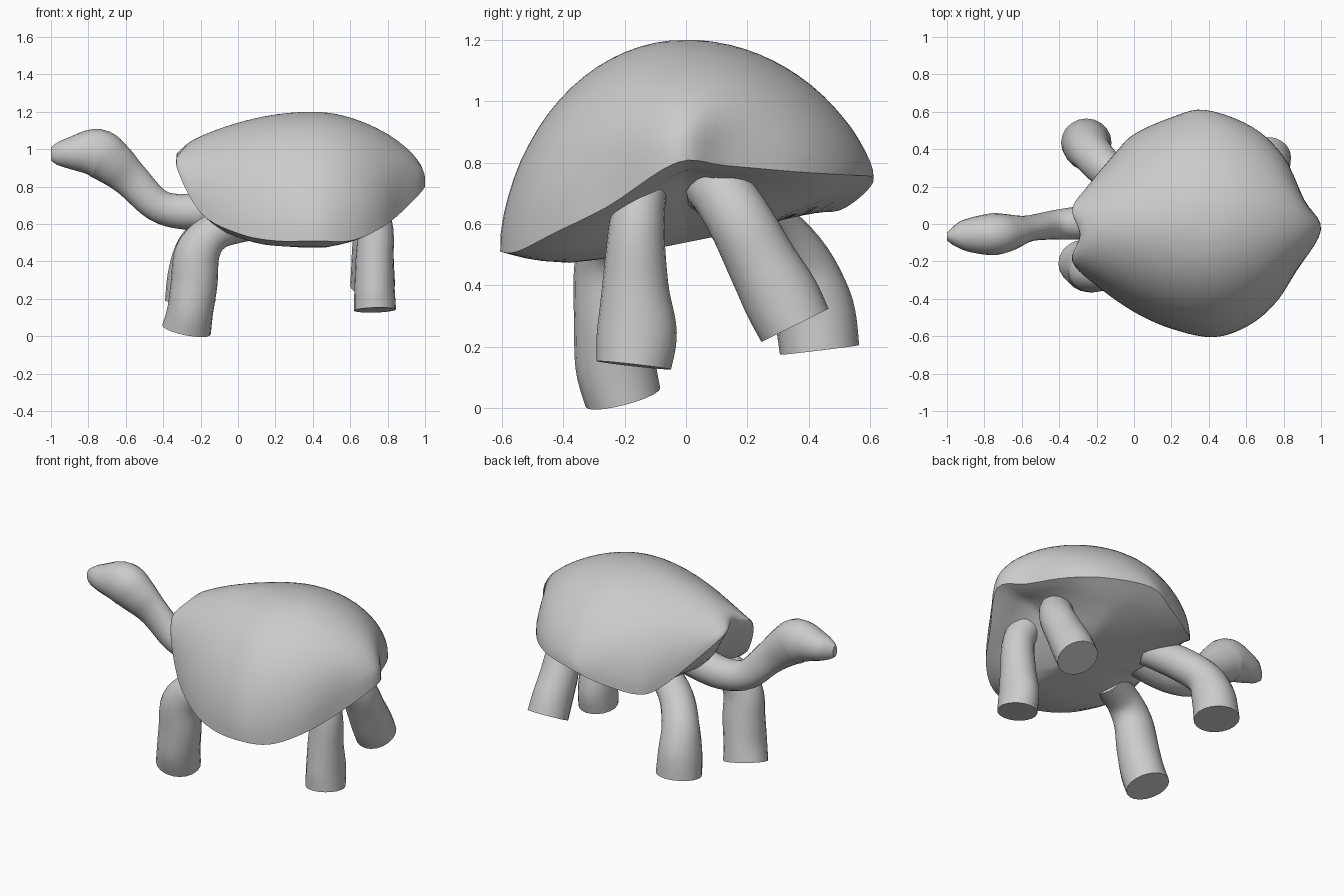
import bpy, bmesh, math
from mathutils import Vector

if "Cube" in bpy.data.objects:
    bpy.data.objects.remove(bpy.data.objects["Cube"])


def spline(pts, steps, closed=False):
    """Catmull-Rom interpolation of tuples of any length."""
    n = len(pts)
    get = (lambda i: pts[i % n]) if closed else (lambda i: pts[max(0, min(n - 1, i))])
    out = []
    for i in range(n if closed else n - 1):
        a, b, c, d = get(i - 1), get(i), get(i + 1), get(i + 2)
        for k in range(steps):
            t = k / steps
            out.append([0.5 * (2 * q + (r - p) * t + (2 * p - 5 * q + 4 * r - s) * t * t
                               + (3 * q - p - 3 * r + s) * t ** 3)
                        for p, q, r, s in zip(a, b, c, d)])
    if not closed:
        out.append(list(pts[-1]))
    return out


def blur(loop, times):
    """Smooth a closed loop of tuples."""
    for _ in range(times):
        n = len(loop)
        loop = [[(a + 2 * b + c) / 4 for a, b, c in zip(loop[i - 1], loop[i], loop[(i + 1) % n])]
                for i in range(n)]
    return loop


def loft(name, rings, angle=40):
    """Skin closed rings of equal size and cap both ends."""
    bm = bmesh.new()
    loops = [[bm.verts.new(p) for p in ring] for ring in rings]
    n = len(loops[0])
    for a, b in zip(loops, loops[1:]):
        for i in range(n):
            j = (i + 1) % n
            bm.faces.new((a[i], a[j], b[j], b[i]))
    bm.faces.new(loops[0])
    bm.faces.new(loops[-1])
    bmesh.ops.recalc_face_normals(bm, faces=bm.faces)
    me = bpy.data.meshes.new(name)
    bm.to_mesh(me)
    bm.free()
    ob = bpy.data.objects.new(name, me)
    bpy.context.collection.objects.link(ob)
    bpy.ops.object.select_all(action='DESELECT')
    ob.select_set(True)
    bpy.context.view_layer.objects.active = ob
    bpy.ops.object.shade_smooth_by_angle(angle=math.radians(angle))
    return ob


def limb(name, pts, ref, sides=20):
    """Tube along (x, y, z, radius along ref, other radius)."""
    path = spline(pts, 5)
    ref = Vector(ref)
    rings = []
    for i, p in enumerate(path):
        t = Vector(path[min(i + 1, len(path) - 1)][:3]) - Vector(path[max(i - 1, 0)][:3])
        t.normalize()
        u = (ref - t * ref.dot(t)).normalized()
        v = t.cross(u)
        rings.append([Vector(p[:3]) + u * p[3] * math.cos(a) + v * p[4] * math.sin(a)
                      for a in (2 * math.pi * k / sides for k in range(sides))])
    return loft(name, rings)


# Shell: leaning rim (x, y, z, dome fullness), raised to a dome, closed by a belly
rim = spline([
    (-.33, .08, .96, 1.35), (-.29, -.06, .98, 1.35), (-.33, -.2, .91, 1.15), (-.2, -.33, .66, 1),
    (0, -.47, .55, 1), (.2, -.56, .51, 1), (.42, -.605, .51, 1), (.6, -.55, .51, .98),
    (.75, -.43, .57, .9), (.87, -.25, .66, .8), (1.0, -.03, .8, .75), (.91, .13, .79, .75),
    (.8, .36, .77, .9), (.63, .52, .76, 1.1), (.38, .61, .75, 1.15), (.2, .57, .69, 1.1),
    (0, .48, .64, 1), (-.1, .38, .68, 1), (-.25, .2, .85, 1.15)], 5, closed=True)
cx, cy, top = .4, 0, 1.2
rings = []
for k in range(1, 19):
    t = math.pi / 2 * k / 18
    s = math.sin(t)
    soft = blur(rim, int(160 * (1 - s ** 1.5)))     # rim corners fade out towards the top
    gain = 1 + .15 * (1 - s ** 1.5)
    rings.append([(cx + (x - cx) * s * gain, cy + (y - cy) * s * gain,
                   z + (top - z) * max(0, math.cos(t)) ** p) for x, y, z, p in soft])
for s, f in ((.94, .2), (.87, .42), (.78, .6), (.64, .78), (.5, .92), (.3, 1), (.1, 1)):
    ring = []
    for x, y, z, p in blur(rim, int(25 * (1 - s))):
        x2, y2 = cx + (x - cx) * s, cy + (y - cy) * s
        # belly leans with the rim and is hollow at the rear
        belly = max(.46, .54 + .2 * y2) + min(.22, max(0, x2 - .48) * .8) * max(0, 1 - abs(y2) / .6)
        ring.append((x2, y2, z + (belly - z) * f))
    rings.append(ring)
loft("shell", rings)

# Neck and head
limb("neck_and_head", [
    (.05, 0, .72, .1, .1), (-.12, 0, .68, .1, .1), (-.28, .005, .665, .09, .095),
    (-.43, -.005, .7, .078, .088), (-.57, -.025, .835, .07, .098), (-.67, -.045, .925, .098, .12),
    (-.76, -.055, .98, .112, .13), (-.9, -.06, .978, .085, .085),
    (-.965, -.065, .975, .05, .06), (-1.0, -.065, .975, .02, .035)], (0, 1, 0))

# Legs
legs = {
    "front_right_leg": [
        (.05, -.18, .61, .1, .1), (-.12, -.24, .56, .1, .1), (-.215, -.26, .45, .12, .105),
        (-.235, -.245, .28, .125, .12), (-.255, -.23, .14, .123, .13), (-.275, -.205, .035, .132, .125)],
    "front_left_leg": [
        (.05, .16, .66, .09, .09), (-.12, .27, .58, .1, .1), (-.22, .37, .47, .11, .105),
        (-.25, .415, .33, .125, .13), (-.255, .435, .19, .135, .13)],
    "rear_right_leg": [
        (.48, -.1, .7, .09, .085), (.65, -.14, .73, .09, .085), (.73, -.16, .6, .095, .09),
        (.73, -.165, .4, .102, .108), (.73, -.16, .25, .108, .13), (.733, -.17, .14, .112, .122)],
    "rear_left_leg": [
        (.46, .04, .7, .1, .1), (.64, .09, .73, .1, .1), (.72, .17, .62, .1, .105),
        (.72, .25, .47, .11, .115), (.72, .31, .36, .115, .125), (.72, .355, .27, .12, .122)],
}
for name, pts in legs.items():
    limb(name, pts, (1, 0, 0))
